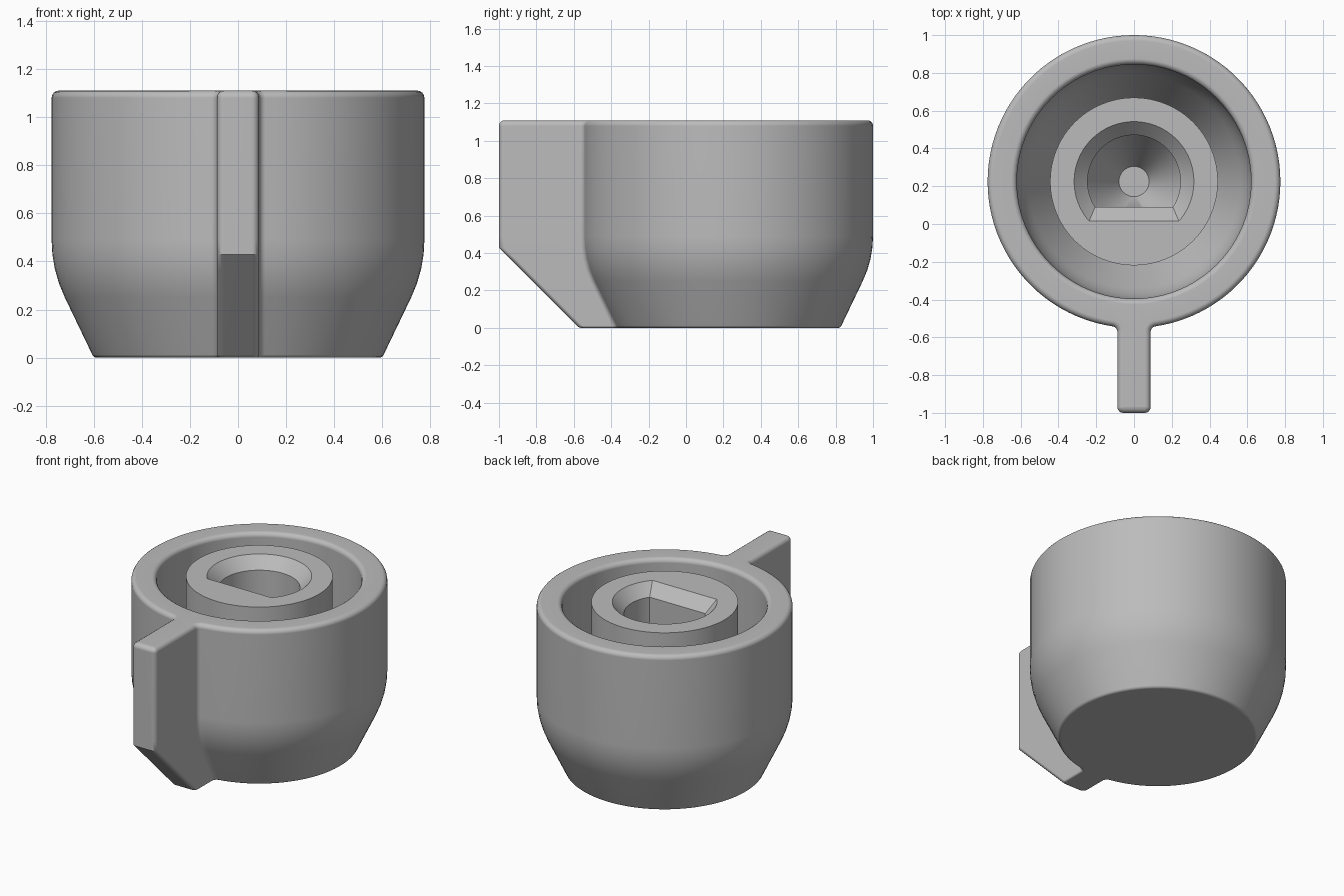
import bpy, bmesh, math
from math import sin, cos, pi, sqrt, asin, atan2

cube = bpy.data.objects.get("Cube")
if cube:
    bpy.data.objects.remove(cube, do_unlink=True)

AXIS_Y = 0.225          # knob axis; the lever points to -y from here
TOP = 1.11
RADIUS, LEVER_REACH, LEVER_HALF = 0.775, 1.225, 0.088
LEVER_KINK = 0.428      # height where the lever starts to slope inward

grey = bpy.data.materials.new("plain_grey")
grey.use_nodes = True
grey.diffuse_color = (0.5, 0.5, 0.5, 1)
grey.node_tree.nodes["Principled BSDF"].inputs["Base Color"].default_value = (0.5, 0.5, 0.5, 1)


def arc(cx, cy, r, a, b, n):
    return [(cx + r * cos(a + (b - a) * i / n), cy + r * sin(a + (b - a) * i / n))
            for i in range(n + 1)]


def circle(r, n=96):
    return arc(0, 0, r, 0, 2 * pi, n)[:-1]


def knob_outline(r, reach, inset=0):
    """Plan of the round body with its lever, blended by small fillets."""
    r, reach, w = r - inset, reach - inset, LEVER_HALF - inset
    f, c = 0.03 + inset, 0.031 - inset
    fx, fy = w + f, -sqrt((r + f) ** 2 - (w + f) ** 2)
    meet = atan2(fy, fx)
    half = arc(0, 0, r, pi / 2, meet, 48)
    half += arc(fx, fy, f, meet + pi, pi, 5)[1:]
    half += arc(w - c, c - reach, c, 0, -pi / 2, 4)
    return half + [(-x, y) for x, y in reversed(half[1:])]


def d_outline(r, flat, n=72):
    """Circle with its front side cut straight."""
    a = asin(min(flat / r, 0.999))
    return arc(0, 0, r, -a, pi + a, n)


def bend(p, q, s, n=4):
    """Smooth curve from p to s, steered by q."""
    return [tuple((1 - t) ** 2 * u + 2 * t * (1 - t) * v + t * t * w
                  for u, v, w in zip(p, q, s)) for t in (i / n for i in range(n + 1))]


def ring(bm, outline, z):
    return [bm.verts.new((x, y + AXIS_Y, z)) for x, y in outline]


def loft(bm, rings):
    for lo, hi in zip(rings, rings[1:]):
        for i in range(len(lo)):
            j = (i + 1) % len(lo)
            bm.faces.new((lo[i], lo[j], hi[j], hi[i]))


def fill_between(bm, outer, inner):
    """Flat face between an outer loop and a hole."""
    edges = [bm.edges.get((l[i], l[i - 1])) for l in (outer, inner) for i in range(len(l))]
    bmesh.ops.triangle_fill(bm, edges=edges, use_beauty=True, use_dissolve=False)


def finish(bm, name):
    bmesh.ops.recalc_face_normals(bm, faces=bm.faces[:])
    mesh = bpy.data.meshes.new(name)
    bm.to_mesh(mesh)
    bm.free()
    mesh.materials.append(grey)
    obj = bpy.data.objects.new(name, mesh)
    bpy.context.collection.objects.link(obj)
    bpy.ops.object.select_all(action='DESELECT')
    obj.select_set(True)
    bpy.context.view_layer.objects.active = obj
    bpy.ops.object.shade_smooth_by_angle(angle=math.radians(30))
    mod = obj.modifiers.new("even_shading", 'WEIGHTED_NORMAL')
    mod.keep_sharp = True
    return obj


# Outer shell: rounded foot, cone, cylinder, rounded rim, lever included
levels = []             # (radius, height, inset)
foot, edge, steps = 0.012, 0.03, 4
for i in range(steps + 1):
    a = pi / 2 * i / steps
    z = foot * (1 - cos(a))
    levels.append((0.6 + 0.48 * z, z, foot * (1 - sin(a))))
levels += [(r, z, 0) for r, z in bend((0.72, 0.25), (RADIUS, 0.365), (RADIUS, 0.49))]
for i in range(steps + 1):
    a = pi / 2 * i / steps
    levels.append((RADIUS, TOP - edge * (1 - sin(a)), edge * (1 - cos(a))))

bm = bmesh.new()
shell = [ring(bm, knob_outline(r, LEVER_REACH - max(0, LEVER_KINK - z), d), z)
         for r, z, d in levels]
loft(bm, shell)
bm.faces.new(shell[0])

# Cavity: rounded lip, straight wall, then a funnel to the post
cavity = [(0.65 - edge * sin(pi / 2 * i / steps), TOP - edge * (1 - cos(pi / 2 * i / steps)))
          for i in range(steps + 1)]
cavity += bend((0.62, 0.5), (0.62, 0.4), (0.565, 0.296)) + [(0.44, 0.06)]
inside = [ring(bm, circle(r), z) for r, z in cavity]
loft(bm, inside)
fill_between(bm, shell[-1], inside[0])
bm.faces.new(inside[-1])
finish(bm, "knob_body")

# Centre post with a chamfered D-shaped bore ending in a cone
bm = bmesh.new()
post = [ring(bm, circle(0.444), z) for z in (0.05, TOP)]
loft(bm, post)
flat = 0.135
bore_levels = [(0.317, 0.21, TOP), (0.246, flat, TOP - 0.075), (0.246, flat, 0.45)]
bore_levels += [(r, flat, 0.45 - (0.246 - r) * 1.7) for r in (0.21, 0.17, 0.14, 0.08)]
bore = [ring(bm, d_outline(r, f), z) for r, f, z in bore_levels]
loft(bm, bore)
bm.faces.new(bore[-1])
fill_between(bm, post[-1], bore[0])
finish(bm, "shaft_socket")
